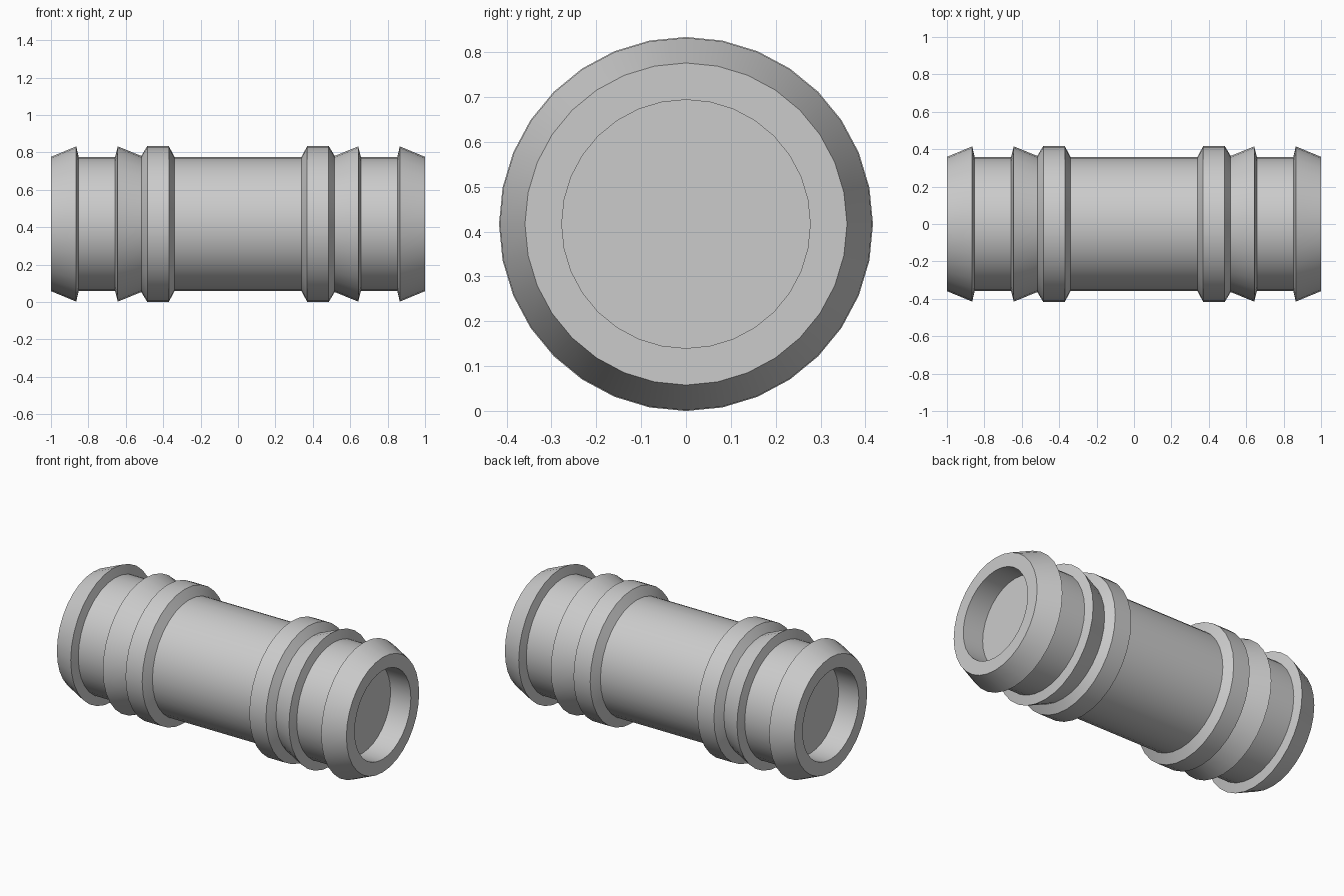
import bpy, bmesh, math

if "Cube" in bpy.data.objects:
    bpy.data.objects.remove(bpy.data.objects["Cube"])

SIDES = 32
CENTRE_Z = 0.417
CORE, BARB, COLLAR, BORE = 0.359, 0.415, 0.417, 0.277

# Half profile (x, radius) from the middle outwards, ending in the blind bore
half = [
    (0.34, CORE), (0.37, COLLAR), (0.485, COLLAR), (0.517, 0.364),   # collar
    (0.643, BARB), (0.657, CORE),                                    # inner barb
    (0.852, CORE), (0.865, BARB), (1.0, CORE),                       # end barb
    (1.0, BORE), (0.86, BORE),                                       # bore
]
profile = [(-x, r) for x, r in reversed(half)] + half

# Lathe the profile around the x axis
bm = bmesh.new()
rings = []
for x, r in profile:
    rings.append([bm.verts.new((x,
                                r * math.sin(2 * math.pi * i / SIDES),
                                CENTRE_Z + r * math.cos(2 * math.pi * i / SIDES)))
                  for i in range(SIDES)])
for a, b in zip(rings, rings[1:]):
    for i in range(SIDES):
        j = (i + 1) % SIDES
        bm.faces.new((a[i], a[j], b[j], b[i]))

# Flat bore floors
bm.faces.new(rings[0])
bm.faces.new(rings[-1])
bmesh.ops.recalc_face_normals(bm, faces=bm.faces)

mesh = bpy.data.meshes.new("barbed_connector")
bm.to_mesh(mesh)
bm.free()
connector = bpy.data.objects.new("barbed_connector", mesh)
bpy.context.collection.objects.link(connector)

bpy.context.view_layer.objects.active = connector
connector.select_set(True)
bpy.ops.object.shade_smooth_by_angle(angle=math.radians(18))
